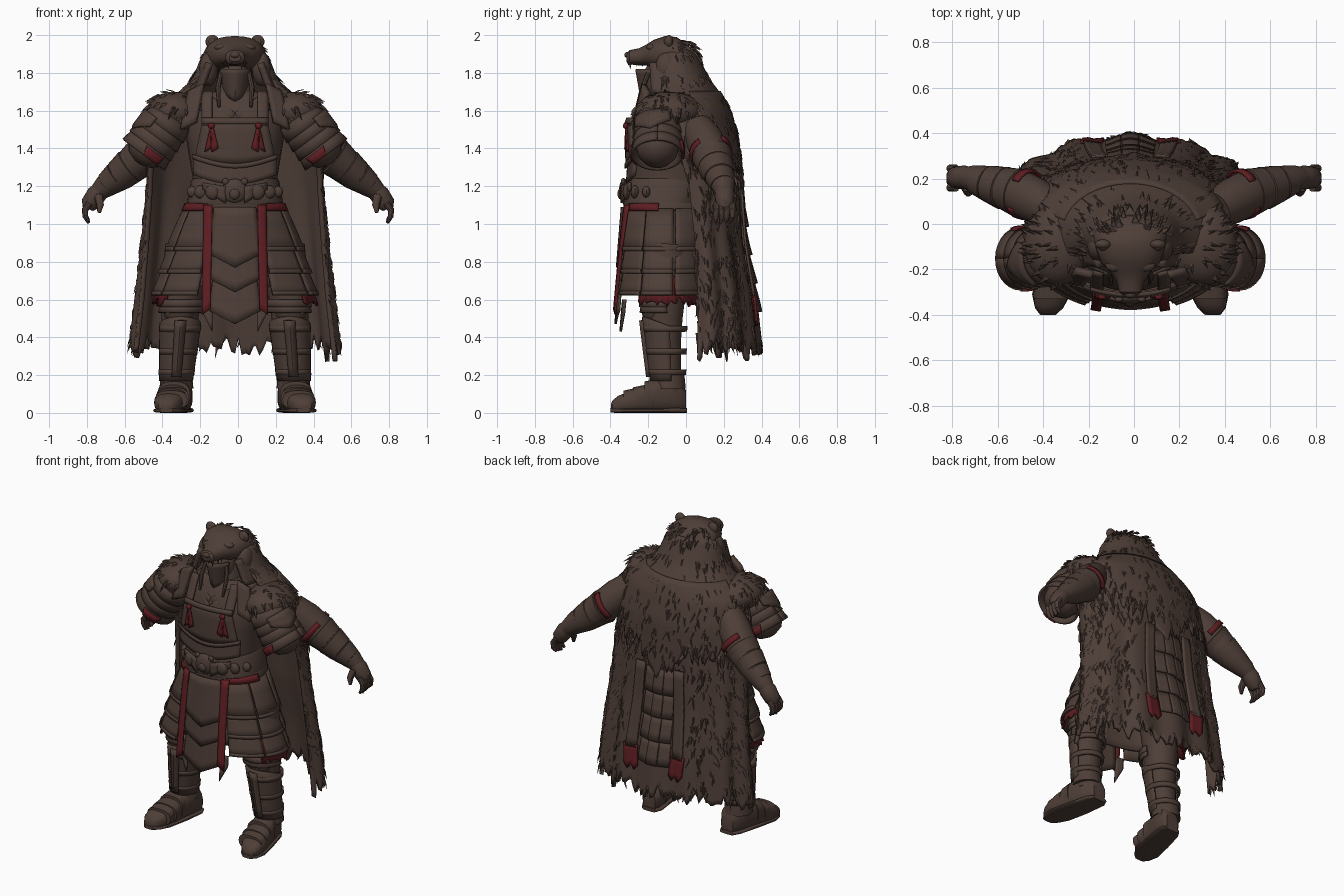
import bpy, bmesh, math, random
from math import sin, cos, pi, radians
from mathutils import Vector as V

if "Cube" in bpy.data.objects:
    bpy.data.objects.remove(bpy.data.objects["Cube"])
random.seed(4)

def material(name, rgb):
    m = bpy.data.materials.new(name)
    m.diffuse_color = (*rgb, 1)
    m.use_nodes = True
    m.node_tree.nodes["Principled BSDF"].inputs["Base Color"].default_value = m.diffuse_color
    return m
BROWN = material("dark brown", (0.076, 0.048, 0.038))
RED = material("deep red", (0.115, 0.013, 0.016))

# ---------- helpers ----------
def mesh(name, verts, faces, mat=BROWN, mirror=False, thick=0):
    bm = bmesh.new()
    vs = [bm.verts.new(p) for p in verts]
    for f in faces:
        bm.faces.new([vs[i] for i in f])
    bmesh.ops.recalc_face_normals(bm, faces=bm.faces)
    me = bpy.data.meshes.new(name)
    bm.to_mesh(me); bm.free()
    me.materials.append(mat)
    ob = bpy.data.objects.new(name, me)
    bpy.context.collection.objects.link(ob)
    if thick:
        s = ob.modifiers.new("thickness", 'SOLIDIFY')
        s.thickness, s.offset = thick, 0
    if mirror:
        ob.modifiers.new("mirror", 'MIRROR')
    return ob

def loft(name, rings, mat=BROWN, mirror=False):
    n = len(rings[0])
    faces = [(i*n+j, i*n+(j+1) % n, (i+1)*n+(j+1) % n, (i+1)*n+j)
             for i in range(len(rings)-1) for j in range(n)]
    faces += [tuple(range(n)), tuple(range((len(rings)-1)*n, len(rings)*n))]
    return mesh(name, [p for r in rings for p in r], faces, mat, mirror)

def ell(c, u, v, a, b, p=2, n=28):
    def s(x): return math.copysign(abs(x)**(2/p), x)
    return [V(c)+V(u)*a*s(cos(2*pi*i/n))+V(v)*b*s(sin(2*pi*i/n)) for i in range(n)]

def zloft(name, rows, p=2.3, mat=BROWN, mirror=False):   # rows: z, rx, y front, y back
    return loft(name, [ell((0, (f+b)/2, z), (1, 0, 0), (0, 1, 0), rx, (b-f)/2, p) for z, rx, f, b in rows], mat, mirror)

def yloft(name, rows, p=2.3, mat=BROWN, mirror=False):   # rows: y, x, rx, z low, z high
    return loft(name, [ell((x, y, (l+h)/2), (1, 0, 0), (0, 0, 1), rx, (h-l)/2, p) for y, x, rx, l, h in rows], mat, mirror)

def tube(name, pts, rad, mat=BROWN, mirror=True, n=18):
    pts, rings = [V(p) for p in pts], []
    for i, p in enumerate(pts):
        d = (pts[min(i+1, len(pts)-1)]-pts[max(i-1, 0)]).normalized()
        u = d.cross(V((0, 1, 0))).normalized()
        rings.append(ell(p, u, u.cross(d), rad[i], rad[i], 2, n))
    return loft(name, rings, mat, mirror)

def patch(name, f, nu, nv, mat=BROWN, thick=0.014, mirror=False):
    vs = [f(i/nu, j/nv) for j in range(nv+1) for i in range(nu+1)]
    w = nu+1
    return mesh(name, vs, [(j*w+i, j*w+i+1, j*w+w+i+1, j*w+w+i) for j in range(nv) for i in range(nu)], mat, mirror, thick)

def ball(name, c, r, mat=BROWN, mirror=False, n=20):
    rings = [ell(V(c)+V((0, 0, r[2]*cos(pi*k/12))), (1, 0, 0), (0, 1, 0), r[0]*sin(pi*k/12)+1e-4, r[1]*sin(pi*k/12)+1e-4, 2, n) for k in range(13)]
    return loft(name, rings, mat, mirror)

def tufts(name, samples, mirror=False):   # sample: position, normal, flow, length, width
    vs, fs = [], []
    for p, nr, fl, ln, w in samples:
        nr, fl = nr.normalized(), fl.normalized()
        side = nr.cross(fl).normalized()*w
        b = len(vs)
        vs += [p-side-nr*.008, p+side-nr*.008, p+fl*ln*.5+nr*.007, p+fl*ln+nr*random.uniform(0, .009)]
        fs += [(b, b+1, b+2), (b, b+2, b+3), (b+1, b+3, b+2), (b, b+3, b+1)]
    return mesh(name, vs, fs, BROWN, mirror)

def ball_tufts(name, c, r, n, keep, flow, mirror=False):
    out = []
    while len(out) < n:
        d = V([random.gauss(0, 1) for _ in range(3)]).normalized()
        if keep(d):
            nr = V((d.x/r[0], d.y/r[1], d.z/r[2])).normalized()
            fl = V(flow)+V((d.x*.5, d.y*.5, 0))+V([random.uniform(-.2, .2) for _ in range(3)])
            fl -= nr*fl.dot(nr)
            out.append((V(c)+V((d.x*r[0], d.y*r[1], d.z*r[2])), nr, fl, random.uniform(.04, .08), random.uniform(.01, .02)))
    tufts(name, out, mirror)

# ---------- fur cloak: z, half width, centre y, depth, half opening angle ----------
CLOAK = [(1.92, .14, -.06, .10, 125), (1.85, .18, -.05, .12, 125), (1.76, .215, -.04, .155, 122), (1.69, .29, -.03, .2, 118),
         (1.6, .40, -.02, .235, 110), (1.45, .445, 0, .26, 102), (1.2, .455, .05, .23, 98),
         (.9, .48, .08, .22, 98), (.6, .51, .10, .25, 98), (.25, .55, .10, .29, 98)]
def cloak_row(z):
    for a, b in zip(CLOAK, CLOAK[1:]):
        if z >= b[0]:
            t = max(0, (a[0]-z)/(a[0]-b[0]))
            return [a[k]+(b[k]-a[k])*t for k in range(1, 5)]
    return CLOAK[-1][1:]
def cloak(s, z, off=0):                    # s from -1 to 1 across the back
    rx, yc, ry, A = cloak_row(z)
    a = radians(A)*s
    off += .014*cos(13*a)*min(1, max(0, (1.4-z)/.8))
    return V(((rx+off)*sin(a), yc+(ry+off)*cos(a), z))
hem = [.33+.05*(i % 4 == 1)+random.uniform(-.03, .05)+.03*sin(i*.45) for i in range(97)]
patch("fur_cloak", lambda u, v: cloak(2*u-1, 1.92+(hem[round(u*96)]-1.92)*v), 96, 44, thick=.025)
cape = [1.2+random.uniform(-.06, .08) for i in range(61)]
patch("upper_pelt", lambda u, v: cloak(1.3*u-.65, 1.7+(cape[round(u*60)]-1.7+.14*abs(2*u-1)-.1*max(0, 1-abs(u-.5)*8))*v, .016), 60, 16)
samples = []
while len(samples) < 800:
    s, z = random.uniform(-1, 1), random.uniform(.38, 1.84)
    if abs(s) < .27 and .42 < z < 1.16:
        continue
    p = cloak(s, z, .022 if abs(s) < .65 and 1.25 < z < 1.7 else .012)
    nr = V((sin(1.7*s), cos(1.7*s), .25))
    samples.append((p, nr, cloak(s+random.uniform(-.05, .05), z-.08)-cloak(s, z), random.uniform(.06, .11), random.uniform(.012, .022)))
tufts("cloak_fur", samples)

# back panels hanging over the cloak
for a, b in ((-.125, -.045), (-.04, .04), (.045, .125)):
    for z in (1.14, .99, .84, .69):
        patch("back_tile", lambda u, v: cloak(a+(b-a)*u, z-.155*v, .01+.016*v), 6, 3)
for s in (-1, 1):
    patch("back_strap", lambda u, v: cloak(s*(.13+.08*u+.02*v), 1.16-.56*v, .03), 4, 10)
    patch("back_strap_end", lambda u, v: cloak(s*(.145+.1*u-.02*v), .62-(.13+.03*(u*4 % 2))*v, .03), 4, 4, RED)

# ---------- bear head hood ----------
yloft("bear_head", [(-.315, 0, .03, 1.86, 1.9), (-.30, 0, .05, 1.845, 1.92), (-.25, 0, .062, 1.84, 1.93), (-.21, 0, .09, 1.84, 1.95),
      (-.17, 0, .13, 1.82, 1.975), (-.11, 0, .152, 1.81, 1.995), (-.05, 0, .165, 1.79, 1.99), (.01, 0, .15, 1.77, 1.95), (.05, 0, .11, 1.77, 1.90), (.07, 0, .05, 1.79, 1.86)])
ball("bear_nose", (0, -.31, 1.895), (.026, .016, .016))
ball("bear_brow", (.07, -.18, 1.935), (.04, .03, .02), mirror=True)
ball("bear_eye", (.06, -.212, 1.918), (.012, .008, .009), mirror=True)
ball("bear_ear", (.12, -.09, 1.965), (.036, .022, .036), mirror=True)
ball("bear_inner_ear", (.12, -.105, 1.965), (.02, .012, .02), mirror=True)
ball("bear_cheek", (.14, -.10, 1.82), (.05, .065, .09), mirror=True)
patch("hood_side", lambda u, v: V((.13+.06*v+.03*u, -.19+.1*u+.01*v, 1.85-.16*v)), 4, 6, thick=.03, mirror=True)
for x, y, h in ((.035, -.295, .03), (.05, -.26, .015), (.055, -.23, .015), (.012, -.305, .01)):
    tube("bear_tooth", [(x, y, 1.86), (x, y, 1.85-h)], [.009, .001], n=8)
ball_tufts("head_fur", (0, -.05, 1.865), (.168, .125, .12), 130, lambda d: d.y > -.3 and -.5 < d.z < .93, (0, .5, -.8))

# ---------- face, mask and collar ----------
ball("face", (0, -.13, 1.76), (.085, .10, .12))
patch("face_mask", lambda u, v: V(((.085-.03*v)*sin(2.4*(u-.5)), -.15-(.10-.03*v)*cos(2.4*(u-.5))-.012*(1-abs(2*u-1)), 1.82-(.13+.04*(1-abs(2*u-1)))*v)), 12, 6)
tube("mask_cord", [(.075, -.2, 1.8), (.09, -.23, 1.72), (.085, -.26, 1.62)], [.012, .014, .008], n=8)
zloft("neck", [(1.6, .15, -.24, .1), (1.68, .11, -.22, .05), (1.8, .09, -.18, .05)])
for k in range(2):
    patch("crossed_collar", lambda u, v: V((.19-.19*u+.02*v, -.18-.085*u-.012*k, 1.72-.13*u-.06*v-.04*k)), 8, 3, mirror=True)

# ---------- torso ----------
zloft("torso", [(1.02, .24, -.31, .1), (1.25, .225, -.29, .12), (1.4, .25, -.295, .15), (1.53, .27, -.28, .16), (1.63, .25, -.25, .15), (1.7, .16, -.2, .1)])
def chest(x, z, off=0):
    return V((x, -.295-off+.9*x*x+.4*max(0, z-1.52)+.05*max(0, 1.35-z), z))
patch("breast_plate", lambda u, v: chest((u-.5)*(.34+.08*v), 1.55-(.2+.03*cos(pi*(u-.5)))*v, .02), 14, 6)
patch("breast_rim", lambda u, v: chest((u-.5)*.35, 1.56-.03*v, .03), 14, 1)
patch("belly_plate", lambda u, v: chest((u-.5)*.44, 1.36-.05*cos(pi*(u-.5))-.1*v, .012+.012*v), 14, 4)
patch("belly_rim", lambda u, v: chest((u-.5)*.45, 1.37-.05*cos(pi*(u-.5))-.025*v, .025), 14, 1)
patch("shoulder_strap", lambda u, v: chest(.12+.055*u, 1.7-.18*v, .01+.01*v), 3, 6, mirror=True)
ball("cord_knot", (.125, -.32, 1.52), (.018, .014, .016), RED, True)
for dx in (-.02, .018):
    patch("chest_cord", lambda u, v: chest(.125+dx*v+.018*(u-.5)*(1+v), 1.52-.12*v-.02*u, .035), 2, 5, RED, .008, True)

# ---------- belt ----------
zloft("belt", [(1.09, .245, -.325, .1), (1.11, .255, -.335, .11), (1.225, .235, -.32, .11), (1.24, .225, -.31, .1)])
zloft("belt_sash", [(1.06, .25, -.325, .1), (1.075, .262, -.33, .11), (1.105, .26, -.33, .11), (1.12, .25, -.325, .1)])
ball("buckle_head", (-.002, -.325, 1.175), (.068, .03, .065))
ball("buckle_snout", (-.002, -.345, 1.16), (.03, .018, .03))
ball("buckle_ear", (.05, -.333, 1.225), (.018, .012, .018), mirror=True)
for x, y, r in ((.115, -.313, .042), (.18, -.27, .035), (.225, -.21, .03)):
    ball("belt_boss", (x, y, 1.17), (r, .022, r), mirror=True, n=12)
patch("buckle_wing", lambda u, v: V((.05+.12*u, -.34+.045*u, 1.2+.02*u-.09*v*(1-.6*u))), 4, 3, mirror=True)

# ---------- skirt armour ----------
def skirt(a, z, off=0, x=None):            # angle 0 faces front; or fixed x
    t = max(0, (1.12-z)/.52)
    rx, ry, yc = .235+.18*min(t, 1.1)**.85+off, .205+.03*t+off, -.105-.012*t
    a = math.asin(max(-1, min(1, x/rx))) if x is not None else radians(a)
    return V((rx*sin(a), yc-ry*cos(a), z))
patch("under_skirt", lambda u, v: skirt(360*u, 1.12-.45*v, -.01), 48, 8)
rag = [.585+random.uniform(-.025, .03) for i in range(73)]
patch("red_hem", lambda u, v: skirt(58+244*u, .72+(rag[round(u*72)]-.72)*v, .012), 72, 2, RED)
patch("red_waist", lambda u, v: skirt(32+48*u, 1.11-.04*v, .024), 8, 1, RED, .01, True)
for a, b in ((27, 61), (63, 100), (103, 150)):
    for z, h in ((1.08, .22), (.89, .15), (.77, .145)):
        patch("skirt_plate", lambda u, v: skirt(a+(b-a)*u, z-h*v, .012+.018*v), 8, 3, mirror=True)
        patch("skirt_plate_rim", lambda u, v: skirt(a+(b-a)*u, z-h+.02-.022*v, .034), 8, 1, thick=.008, mirror=True)
for z, h, o in ((.78, .24, .01), (.93, .22, .018), (1.09, .25, .026)):
    patch("front_flap", lambda u, v: skirt(0, z-(h+.07*(1-abs(2*u-1)))*v, o, (u-.5)*(.22+.05*v)), 10, 6)
patch("red_strip", lambda u, v: skirt(0, 1.1-(.55+.03*u)*v, .036, .12+.045*u+.01*v), 3, 12, RED, .01, True)
patch("strip_tail", lambda u, v: skirt(0, .6-(.17-.1*u)*v, -.01, .12+.05*u), 3, 4, mirror=True)

# ---------- legs and boots ----------
tube("leg", [(.25, -.1, .88), (.285, -.11, .62), (.292, -.115, .5), (.292, -.115, .38), (.308, -.1, .2), (.31, -.09, .1)], [.12, .108, .098, .09, .074, .07])
ball("knee_guard", (.295, -.175, .545), (.085, .06, .075), mirror=True)
def shin(a, z, off):
    r = .066+.07*max(0, z-.17)+off
    return V((.312-.075*(z-.17)+r*sin(a), -.097-.05*(z-.17)-r*1.06*cos(a), z))
patch("greave", lambda u, v: shin(3.6*(u-.5), .46+.05*cos(pi*(u-.5))-(.29+.05*cos(pi*(u-.5)))*v, .017), 16, 6, mirror=True)
patch("greave_ridge", lambda u, v: shin(.5*(u-.5), .49-.3*v, .025+.008*(1-abs(2*u-1))), 2, 6, mirror=True)
for z in (.46, .34, .23):
    patch("greave_strap", lambda u, v: shin(2*pi*u, z-.03*v, .019), 24, 1, mirror=True)
for z in (.6, .57):
    patch("knee_lame", lambda u, v: shin(3.4*(u-.5), z-.04*v, .016+.01*v), 14, 2, mirror=True)
yloft("boot", [(.0, .288, .045, .01, .12), (-.03, .292, .068, 0, .17), (-.1, .305, .078, 0, .2), (-.17, .32, .08, 0, .18), (-.24, .333, .082, 0, .135),
      (-.31, .348, .08, 0, .11), (-.36, .358, .064, 0, .09), (-.39, .363, .042, .005, .065), (-.398, .365, .02, .015, .045)], 2.6, mirror=True)
yloft("boot_sole", [(.004, .288, .05, 0, .025), (-.04, .292, .074, 0, .028), (-.18, .32, .084, 0, .025), (-.31, .348, .085, 0, .025), (-.37, .358, .062, 0, .025), (-.4, .363, .035, .002, .025)], 3.2, mirror=True)
for y, h, r in ((-.2, .166, .086), (-.26, .135, .088), (-.31, .118, .085)):
    yloft("foot_lame", [(y+.035, .33-.12*(y+.25), r-.005, .02, h+.012), (y-.02, .33-.12*(y+.25), r, .02, h)], 2.6, mirror=True)
tube("ankle_cuff", [(.31, -.09, .2), (.31, -.09, .13)], [.083, .09])

# ---------- shoulder guards ----------
O, D = V((.335, -.145, 1.565)), V((.6, -.03, -.8)).normalized()
E1 = V((.8, 0, .6)); E2 = V((0, 1, 0))
def sleeve(t, a, r): return O+D*t+(E1*cos(a)+E2*sin(a))*r
tube("sleeve", [O-D*.06, O, O+D*.18, O+D*.24, O+D*.28, O+D*.30], [.09, .115, .115, .105, .075, .02], n=24)
for k in range(4):
    patch("shoulder_lame", lambda u, v: sleeve(.0+.058*k+.075*v, 2*pi*u, .111+.003*k+.014*v), 28, 2, mirror=True)
for a in (-1.9, 1.5):
    patch("red_sleeve_trim", lambda u, v: sleeve(.2+.05*v, a+.9*(u-.5)*(1-.3*v), .141), 6, 2, RED, .01, True)
patch("shoulder_crest", lambda u, v: sleeve(.05+.12*v*(1-.5*abs(2*u-1)), 1.6*(u-.5)-.3, .136), 10, 3, mirror=True)
c, r = (.32, -.09, 1.595), (.15, .18, .105)
ball("shoulder_fur_pad", c, r, mirror=True)
ball_tufts("shoulder_fur", c, r, 110, lambda d: d.z > -.3, (.4, 0, -.8), True)
patch("fur_lapel", lambda u, v: V((.165+.08*u+.04*v, -.22-.05*v+.02*u, 1.74-.2*v-.04*u)), 4, 6, thick=.03, mirror=True)

# ---------- arms and hands ----------
tube("arm", [(.36, .06, 1.51), (.43, .1, 1.44), (.52, .145, 1.345), (.62, .175, 1.26), (.71, .2, 1.195), (.745, .205, 1.165)], [.085, .1, .102, .083, .06, .046])
P, Q = V((.5, .137, 1.362)), V((.72, .2, 1.19))
for a, b, r in ((.0, .3, .105), (.3, .62, .093), (.62, .9, .076)):
    tube("arm_bracer", [P.lerp(Q, a), P.lerp(Q, a+.03), P.lerp(Q, b), P.lerp(Q, b+.02)], [r-.01, r+.003, r-.012, r-.03])
F = (Q-P).normalized(); G = F.cross(V((0, 1, 0))).normalized(); H = G.cross(F)
for a in (.6, -2.3):
    patch("arm_red_band", lambda u, v: P+F*(-.045+.035*v)+(G*cos(a+1.7*u)+H*sin(a+1.7*u))*.108, 8, 1, RED, .01, True)
tube("arm_palm", [(.71, .2, 1.195), (.75, .205, 1.155), (.785, .205, 1.105), (.795, .205, 1.08)], [.045, .053, .048, .03])
for k in range(4):
    y = .16+.028*k
    tube("arm_finger", [(.785, y, 1.11), (.81, y, 1.075), (.808, y, 1.04), (.79, y-.005, 1.005+.006*abs(k-1))], [.018, .018, .015, .008], n=10)
tube("arm_thumb", [(.74, .165, 1.15), (.73, .14, 1.1), (.735, .135, 1.06)], [.024, .02, .009], n=10)

# ---------- body leans slightly to its right; smooth shading with sharp edges ----------
for ob in bpy.context.scene.objects:
    if not ob.name.startswith("arm"):
        ob.location.x = -.016
bpy.ops.object.select_all(action='SELECT')
bpy.context.view_layer.objects.active = bpy.context.scene.objects[0]
bpy.ops.object.shade_smooth_by_angle(angle=radians(35))
